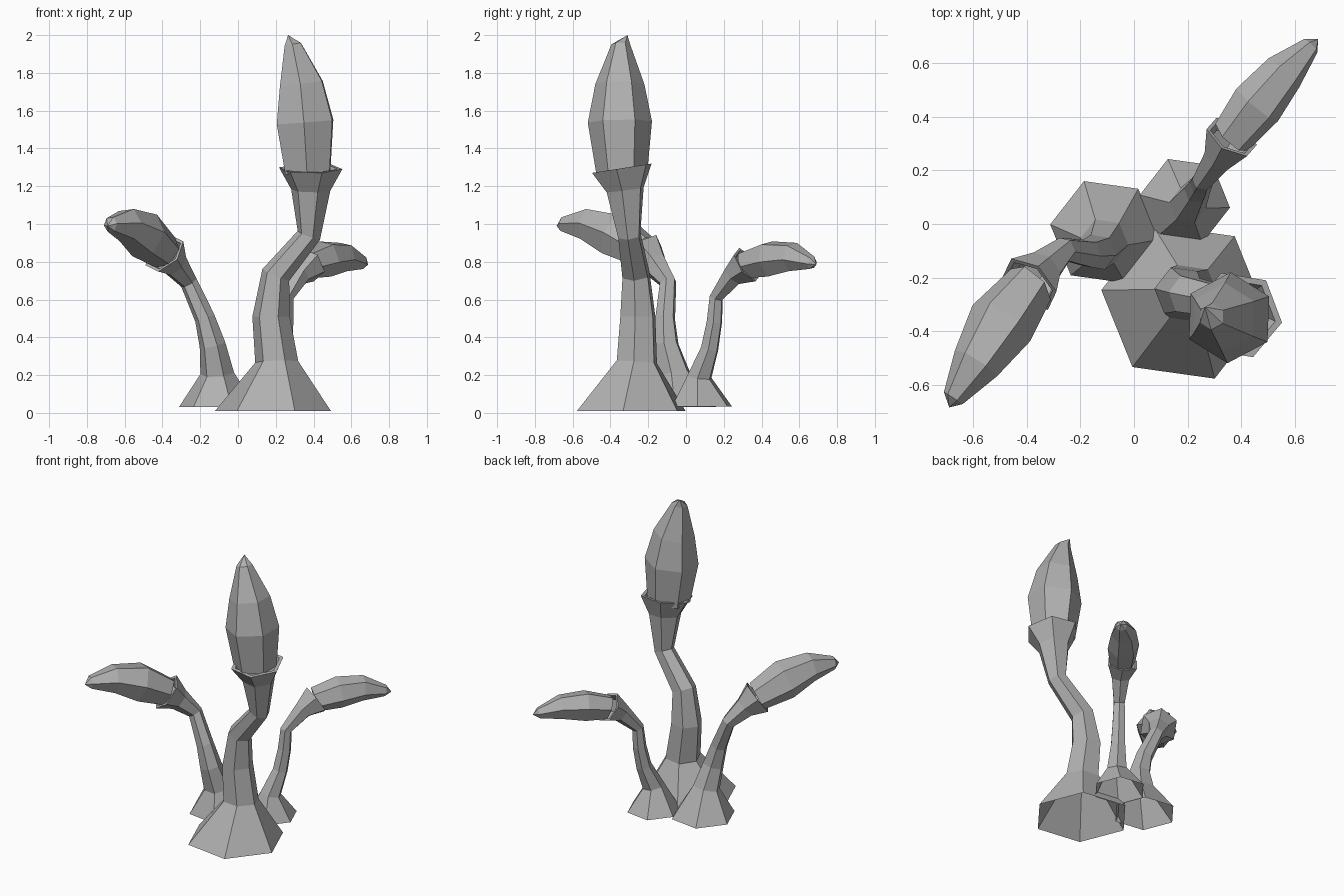
import bpy, math
from mathutils import Vector

if "Cube" in bpy.data.objects:
    bpy.data.objects.remove(bpy.data.objects["Cube"])

SIDES = 6
grey = bpy.data.materials.new("dark_grey")
grey.diffuse_color = (.44, .44, .44, 1)
grey.use_nodes = True
grey.node_tree.nodes["Principled BSDF"].inputs["Base Color"].default_value = grey.diffuse_color


def tube(name, rings, phase, start=(0, 0, 1), tip=None, lip=()):
    """Sweep a six-sided section along rings of (x, y, z, radius)."""
    pts = [Vector(r[:3]) for r in rings]
    verts, faces = [], []
    normal = Vector((0, 0, 1))
    a = math.radians(phase)
    u = Vector((math.cos(a), math.sin(a), 0))
    for i, (p, r) in enumerate(zip(pts, rings)):
        # section plane follows the path without twisting
        if i == 0:
            t = Vector(start).normalized()
        elif i == len(pts) - 1:
            t = (p - pts[i - 1]).normalized()
        else:
            t = ((p - pts[i - 1]).normalized() + (pts[i + 1] - p).normalized()).normalized()
        u = normal.rotation_difference(t) @ u
        normal = t
        v = t.cross(u)
        for k in range(SIDES):
            b = math.tau * k / SIDES
            verts.append(p + (u * math.cos(b) + v * math.sin(b)) * r[3])
    n = len(rings)
    # inner wall of the cup: (scale, depth) pairs
    rim = verts[-SIDES:]
    for scale, depth in lip:
        verts += [pts[-1] + (q - pts[-1]) * scale - normal * depth for q in rim]
        n += 1
    for i in range(n - 1):
        for k in range(SIDES):
            j = (k + 1) % SIDES
            faces.append((i * SIDES + k, i * SIDES + j,
                          (i + 1) * SIDES + j, (i + 1) * SIDES + k))
    if tip:
        verts.append(Vector(tip))
        top = len(verts) - 1
        faces += [((n - 1) * SIDES + k, (n - 1) * SIDES + (k + 1) % SIDES, top)
                  for k in range(SIDES)]
    me = bpy.data.meshes.new(name)
    me.from_pydata(verts, [], faces)
    me.materials.append(grey)
    ob = bpy.data.objects.new(name, me)
    bpy.context.collection.objects.link(ob)
    return ob


# Tall front stalk with flared foot and cup
tube("tall_stalk", [
    (.185, -.29, .01, .31), (.205, -.26, .27, .115), (.175, -.255, .51, .10),
    (.20, -.265, .73, .078), (.375, -.30, .94, .064), (.385, -.322, 1.18, .105),
    (.385, -.34, 1.295, .17)], -8, lip=[(.85, 0), (.7, .05)])
# Tall upright bud
tube("tall_bud", [
    (.37, -.34, 1.27, .135), (.355, -.35, 1.54, .17), (.335, -.35, 1.74, .13),
    (.29, -.345, 1.95, .05)], 28, start=(-.05, -.03, 1), tip=(.265, -.31, 2.0))

# Left stalk, leaning out to the front left
tube("left_stalk", [
    (-.11, -.03, .03, .205), (-.11, -.065, .21, .09), (-.135, -.105, .36, .07),
    (-.175, -.11, .50, .055), (-.26, -.095, .69, .047), (-.335, -.165, .785, .073),
    (-.39, -.225, .845, .122)], -8, lip=[(.85, 0), (.7, .04)])
# Left drooping bud
tube("left_bud", [
    (-.385, -.225, .85, .095), (-.495, -.37, .94, .128), (-.59, -.52, .995, .093),
    (-.675, -.65, .997, .042)], 28, start=(-.6, -.65, .45), tip=(-.69, -.685, .99))

# Right stalk, leaning out to the back right
tube("right_stalk", [
    (.19, .085, .035, .17), (.20, .07, .19, .07), (.235, .125, .34, .05),
    (.25, .15, .48, .044), (.255, .16, .61, .039), (.32, .25, .73, .062),
    (.365, .325, .785, .105)], -8, lip=[(.85, 0), (.7, .035)])
# Right drooping bud
tube("right_bud", [
    (.365, .325, .785, .08), (.46, .445, .815, .10), (.56, .565, .825, .08),
    (.66, .665, .795, .036)], 28, start=(.6, .65, .3), tip=(.688, .69, .785))
